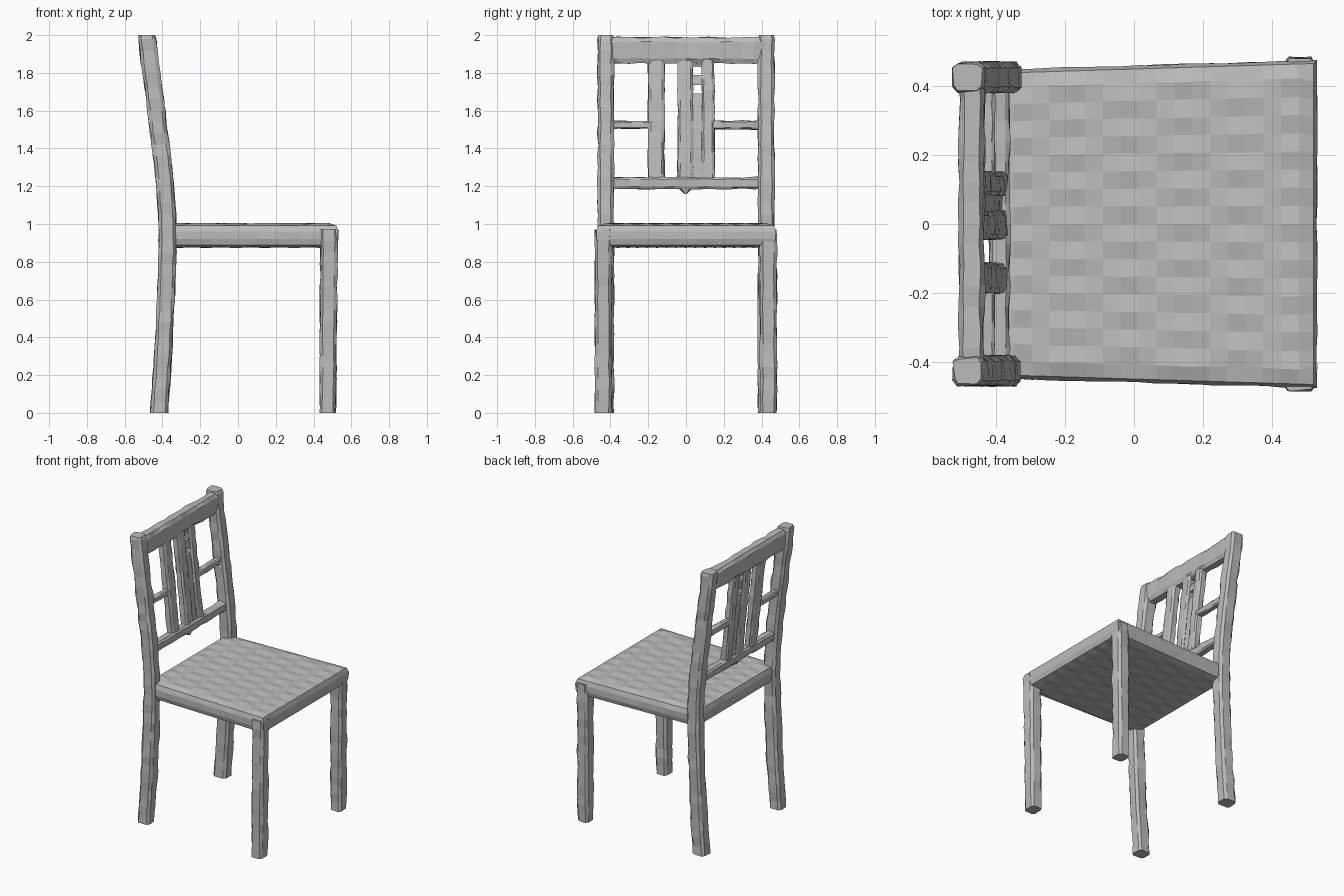
import bpy, bmesh, math, random
from mathutils import Vector

random.seed(4)
if "Cube" in bpy.data.objects:
    bpy.data.objects.remove(bpy.data.objects["Cube"], do_unlink=True)

grey = bpy.data.materials.new("plain grey")
grey.use_nodes = True
grey.diffuse_color = (0.5, 0.5, 0.5, 1)
grey.node_tree.nodes["Principled BSDF"].inputs["Base Color"].default_value = (0.5, 0.5, 0.5, 1)


def finish(name, bm):
    bmesh.ops.recalc_face_normals(bm, faces=bm.faces)
    mesh = bpy.data.meshes.new(name)
    bm.to_mesh(mesh)
    bm.free()
    mesh.materials.append(grey)
    obj = bpy.data.objects.new(name, mesh)
    bpy.context.collection.objects.link(obj)
    return obj


def beam(name, stations, across, step=0.06, rough=0.004):
    """Hand-hewn bar with chamfered corners through (centre, half width, half depth)."""
    across = Vector(across)
    corner = [(1, .65), (.65, 1), (-.65, 1), (-1, .65),
              (-1, -.65), (-.65, -1), (.65, -1), (1, -.65)]
    bm = bmesh.new()
    rings = []
    for k, (start, end) in enumerate(zip(stations, stations[1:])):
        p, q = Vector(start[0]), Vector(end[0])
        count = max(1, round((q - p).length / step))
        for i in range(count + (k == len(stations) - 2)):
            t = i / count
            c = p.lerp(q, t)
            a = start[1] + (end[1] - start[1]) * t
            b = start[2] + (end[2] - start[2]) * t
            ring = []
            for u, v in corner:
                j = random.uniform(-rough, rough)
                ring.append(bm.verts.new(c + Vector((1, 0, 0)) * (u * (a + j)) + across * (v * (b + j))))
            rings.append(ring)
    for r, s in zip(rings, rings[1:]):
        for i in range(8):
            n = (i + 1) % 8
            bm.faces.new((r[i], r[n], s[n], s[i]))
    bm.faces.new(rings[0])
    bm.faces.new(rings[-1])
    return finish(name, bm)


def back_x(z):
    """Centre line of the raked backrest."""
    return -0.375 - 0.105 * max(0, (z - 1.05) / 0.95) ** 1.1


def upright(name, y, z0, z1, half_width, half_depth=0.026):
    n = 4
    zs = [z0 + (z1 - z0) * i / n for i in range(n + 1)]
    return beam(name, [((back_x(z), y, z), half_depth, half_width) for z in zs], (0, 1, 0))


def crossbar(name, z, y0, y1, half_height, half_depth, rough=0.004):
    return beam(name, [((back_x(z), y0, z), half_depth, half_height),
                       ((back_x(z), y1, z), half_depth, half_height)], (0, 0, 1), rough=rough)


# Legs and back posts
for side, s in (("left", 1), ("right", -1)):
    beam("front_leg_" + side,
         [((0.475, s * 0.437, 0), .042, .044), ((0.482, s * 0.437, 0.97), .046, .045)], (0, 1, 0))
    profile = [(0, -.418), (.3, -.397), (.6, -.382), (.85, -.373), (1.05, -.375),
               (1.3, -.395), (1.6, -.432), (1.85, -.466), (1.98, -.481), (2, -.483)]
    beam("back_post_" + side,
         [((x, s * 0.425, z), .04 if z == 2 else .046, .036 if z == 2 else .043) for z, x in profile],
         (0, 1, 0))

# Seat: tapered slab with a gently rippled surface
bm = bmesh.new()
bmesh.ops.create_cube(bm, size=2)
for vertical, cuts in ((True, 2), (False, 17)):
    edges = [e for e in bm.edges
             if (abs(e.verts[0].co.z - e.verts[1].co.z) > .01) == vertical]
    bmesh.ops.subdivide_edges(bm, edges=edges, cuts=cuts, use_grid_fill=True)
for v in bm.verts:
    u, w, h = v.co
    flat = abs(h) > .99
    rim = flat and max(abs(u), abs(w)) > .99
    inset = 0.012 if rim else random.uniform(0, .004)
    half = 0.463 + 0.014 * u - inset
    ripple = 0.004 * math.sin(w * 28 + 2 * math.sin(u * 9))
    z = 0.94 + 0.062 * h + (ripple if flat and not rim else 0)
    if rim:
        z -= 0.01 * h
    v.co = (0.065 + u * (0.467 - inset), w * half, z)
finish("seat", bm)

# Horizontal rails of the backrest
crossbar("top_rail", 1.92, -0.42, 0.42, 0.068, 0.036, 0.005)
crossbar("lower_rail", 1.217, -0.42, 0.42, 0.031, 0.03)
crossbar("middle_bar_right", 1.525, -0.4, -0.17, 0.021, 0.02)
crossbar("middle_bar_left", 1.525, 0.13, 0.4, 0.023, 0.02)

# Vertical slats
upright("slat_right", -0.157, 1.21, 1.88, 0.043)
upright("slat_centre", -0.003, 1.21, 1.88, 0.041)
upright("slat_left", 0.117, 1.21, 1.88, 0.033)

# Thin web joining two slats, broken by two small gaps
for i, (z0, z1) in enumerate(((1.21, 1.69), (1.735, 1.79), (1.83, 1.88))):
    upright("slat_web_%d" % (i + 1), 0.06, z0, z1, 0.035, 0.014)

# Small drop under the lower rail
beam("rail_drop", [((-0.385, -0.003, 1.2), .02, .045), ((-0.385, -0.003, 1.16), .008, .006)], (0, 1, 0))
